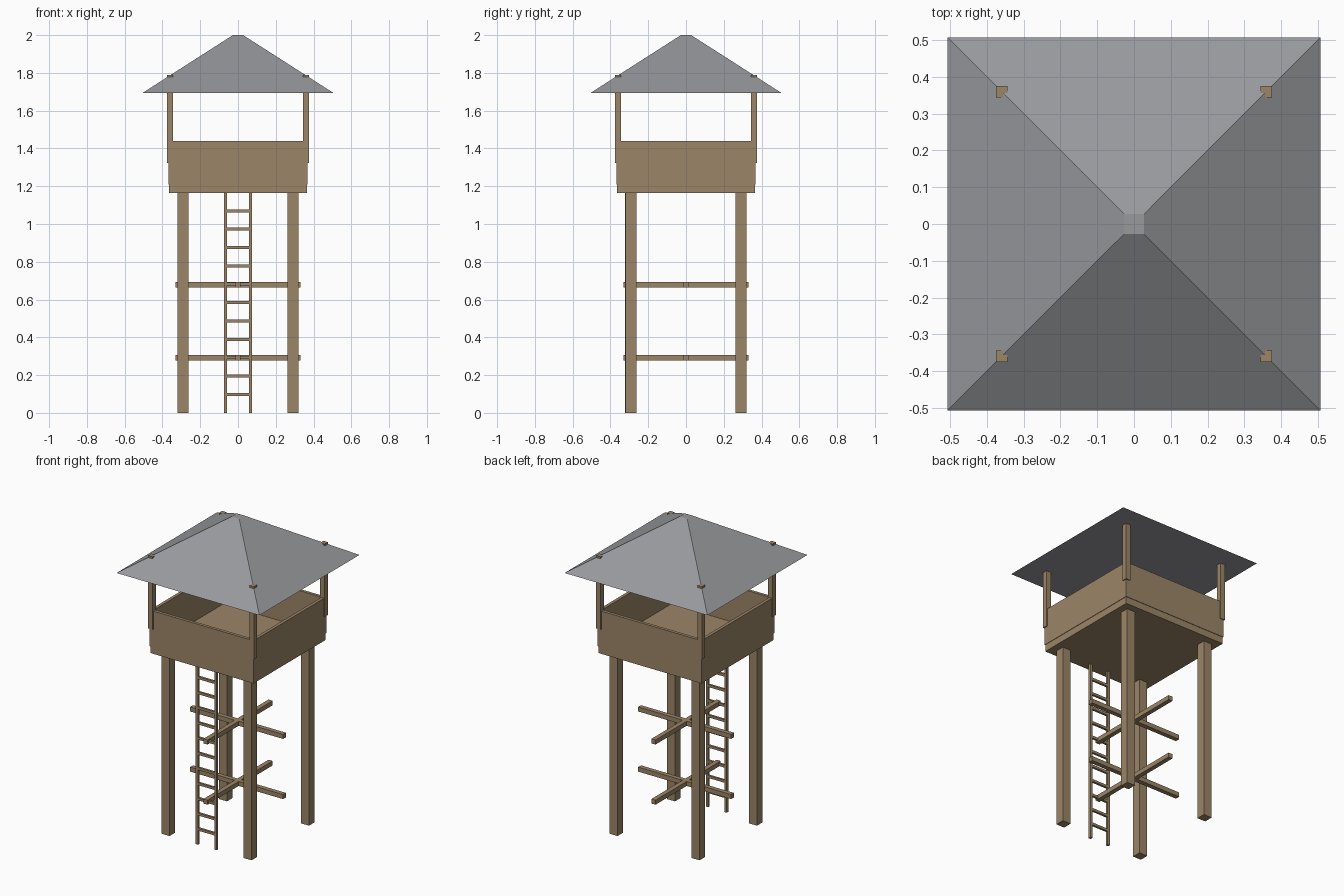
import bpy, bmesh
from mathutils import Matrix, Vector

cube = bpy.data.objects.get("Cube")
if cube:
    bpy.data.objects.remove(cube)


def material(name, rgb):
    m = bpy.data.materials.new(name)
    m.use_nodes = True
    m.diffuse_color = (*rgb, 1)
    m.node_tree.nodes["Principled BSDF"].inputs["Base Color"].default_value = (*rgb, 1)
    return m


wood = material("brown wood", (0.33, 0.235, 0.137))
slate = material("grey roofing", (0.315, 0.32, 0.335))


def finish(name, bm, mat):
    mesh = bpy.data.meshes.new(name)
    bm.to_mesh(mesh)
    bm.free()
    mesh.materials.append(mat)
    obj = bpy.data.objects.new(name, mesh)
    bpy.context.collection.objects.link(obj)
    return obj


def box(name, low, high):
    """Axis-aligned wooden box between two corners."""
    low, high = Vector(low), Vector(high)
    bm = bmesh.new()
    bmesh.ops.create_cube(bm, size=1)
    bmesh.ops.scale(bm, vec=high - low, verts=bm.verts)
    bmesh.ops.translate(bm, vec=(low + high) / 2, verts=bm.verts)
    return finish(name, bm, wood)


def upright(name, x, y, half, bottom, top):
    return box(name, (x - half, y - half, bottom), (x + half, y + half, top))


# Legs and roof posts at the four corners
for sx, side in ((-1, "right"), (1, "left")):
    for sy, end in ((-1, "front"), (1, "back")):
        upright(f"{end}_{side}_leg", sx * 0.291, sy * 0.291, 0.029, 0, 1.17)
        upright(f"{end}_{side}_roof_post", sx * 0.359, sy * 0.359, 0.016, 1.323, 1.79)

# Crossed braces between the legs
for level, z in (("lower", 0.293), ("upper", 0.679)):
    h, reach = 0.0145, 0.33
    box(f"{level}_brace_across", (-reach, -h, z - h), (reach, h, z + h))
    box(f"{level}_brace_along", (-h, -reach, z - h), (h, reach, z + h))

# Platform floor
F = 0.366
box("platform_floor", (-F, -F, 1.164), (F, F, 1.21))

# Parapet: an extruded square ring standing on the floor
W, T = 0.369, 0.02
for s, end, side in ((-1, "front", "right"), (1, "back", "left")):
    a, b = sorted((s * W, s * (W - T)))
    box(f"{end}_parapet", (-W, a, 1.208), (W, b, 1.44))
    box(f"{side}_parapet", (a, -W + T, 1.208), (b, W - T, 1.44))

# Ladder on the front side
LY = -0.315
for sx, side in ((-1, "right"), (1, "left")):
    upright(f"ladder_{side}_rail", sx * 0.066, LY, 0.008, 0, 1.17)
for i in range(11):
    z = 0.098 + i * 0.0972
    box(f"ladder_rung_{i + 1}", (-0.06, LY - 0.007, z - 0.008), (0.06, LY + 0.007, z + 0.008))

# Hipped roof with a small flat top and closed underside
bm = bmesh.new()
bmesh.ops.create_cube(bm, size=2)
for v in bm.verts:
    half, z = (0.027, 2.0) if v.co.z > 0 else (0.507, 1.693)
    v.co = (v.co.x * half, v.co.y * half, z)
finish("roof", bm, slate)
